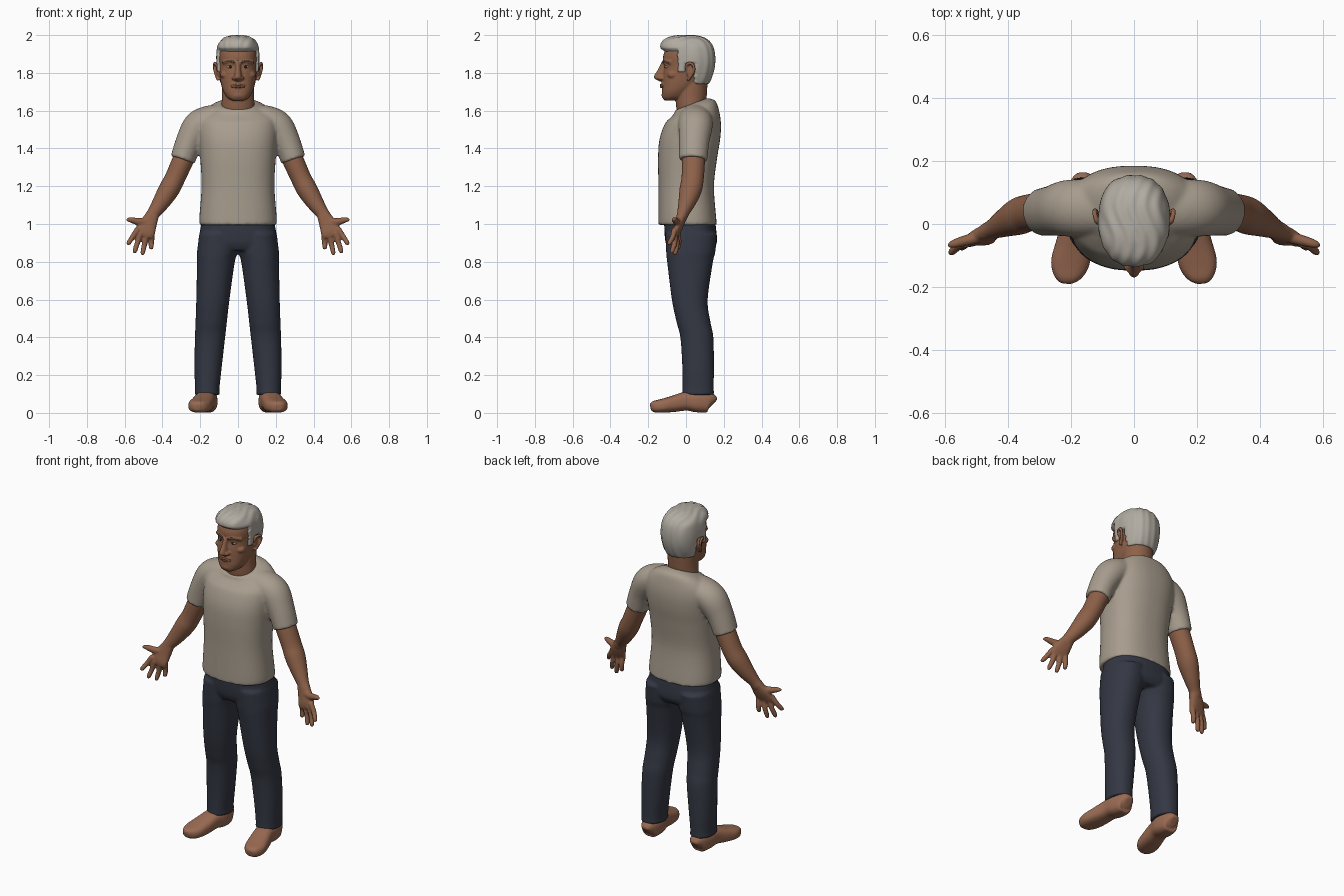
import bpy
import bmesh
import math
from mathutils import Vector, Matrix

default_cube = bpy.data.objects.get("Cube")
if default_cube:
    bpy.data.objects.remove(default_cube, do_unlink=True)


def make_material(name, red, green, blue):
    material = bpy.data.materials.new(name)
    material.use_nodes = True
    colour = (red, green, blue, 1)
    material.diffuse_color = colour
    shader = material.node_tree.nodes["Principled BSDF"]
    shader.inputs["Base Color"].default_value = colour
    shader.inputs["Roughness"].default_value = 0.8
    return material


skin = make_material("skin brown", .27, .12, .066)
lip_brown = make_material("lip brown", .18, .075, .045)
hair_grey = make_material("hair grey", .44, .41, .36)
brow_grey = make_material("brow dark", .10, .06, .04)
shirt_beige = make_material("shirt beige", .39, .335, .27)
denim = make_material("denim navy", .034, .039, .056)
leather = make_material("shoe leather", .32, .145, .085)
eye_white = make_material("eye white", .45, .38, .32)
eye_dark = make_material("eye dark", .02, .015, .01)


def spline(rings, steps):
    """Smoothly interpolate ring parameters along a part."""
    result = []
    for i in range(len(rings) - 1):
        before, start = rings[max(i - 1, 0)], rings[i]
        end, after = rings[i + 1], rings[min(i + 2, len(rings) - 1)]
        for step in range(steps):
            t = step / steps
            result.append([
                b + t * ((c - a) / 2 + t * ((2 * a - 5 * b + 4 * c - d) / 2
                         + t * (3 * (b - c) + d - a) / 2))
                for a, b, c, d in zip(before, start, end, after)])
    result.append(list(rings[-1]))
    return result


def slab(z, half_width, front, back, x=0, tilt=0):
    """Horizontal ring given by its front and back limits."""
    return (x, (front + back) / 2, z, half_width, (back - front) / 2, tilt)


def tube(radius, *points):
    """Round rings of equal radius through the points."""
    return [(*point, radius, radius, 0) for point in points]


def loft(bm, rings, reference=None, power=2, segments=32, steps=5, mirror=False):
    """Skin superellipse rings; level rings when no reference axis is given."""
    rings = spline([(*ring, 0)[:6] for ring in rings], steps)
    centres = [Vector(ring[:3]) for ring in rings]
    for side in ((1, -1) if mirror else (1,)):
        loops = []
        for i, (x, y, z, first, second, tilt) in enumerate(rings):
            across, along = Vector((1, 0, 0)), Vector((0, 1, tilt))
            if reference:
                last = len(rings) - 1
                tangent = (centres[min(i + 1, last)] - centres[max(i - 1, 0)]).normalized()
                across = Vector(reference)
                across = (across - tangent * across.dot(tangent)).normalized()
                along = tangent.cross(across)
            loop = []
            for k in range(segments):
                angle = math.tau * k / segments
                c, s = math.cos(angle), math.sin(angle)
                u = math.copysign(abs(c) ** (2 / power), c) * max(first, .002)
                v = math.copysign(abs(s) ** (2 / power), s) * max(second, .002)
                point = centres[i] + across * u + along * v
                point.x *= side
                loop.append(bm.verts.new(point))
            loops.append(loop)
        for lower, upper in zip(loops, loops[1:]):
            for k in range(segments):
                j = (k + 1) % segments
                bm.faces.new((lower[k], lower[j], upper[j], upper[k]))
        bm.faces.new(loops[0])
        bm.faces.new(loops[-1])


def ellipsoid(bm, centre, radii, mirror=False):
    for side in ((1, -1) if mirror else (1,)):
        place = Matrix.Translation((centre[0] * side, *centre[1:]))
        bmesh.ops.create_icosphere(bm, subdivisions=3, radius=1,
                                   matrix=place @ Matrix.Diagonal((*radii, 1)))


def finish(name, bm, material, voxel=0, smoothing=0):
    """Turn the mesh into an object, fusing its pieces into one surface."""
    bmesh.ops.recalc_face_normals(bm, faces=bm.faces[:])
    for face in bm.faces:
        face.smooth = True
    mesh = bpy.data.meshes.new(name)
    bm.to_mesh(mesh)
    bm.free()
    mesh.materials.append(material)
    part = bpy.data.objects.new(name, mesh)
    bpy.context.scene.collection.objects.link(part)
    if voxel:
        fuse = part.modifiers.new("fuse", "REMESH")
        fuse.mode = "VOXEL"
        fuse.voxel_size = voxel
        fuse.use_smooth_shade = True
    if smoothing:
        relax = part.modifiers.new("relax", "SMOOTH")
        relax.iterations = smoothing
    return part


# Head with neck, nose, brow, muzzle and ears
bm = bmesh.new()
loft(bm, [slab(1.655, .035, -.115, -.05), slab(1.67, .058, -.125, 0),
          slab(1.7, .077, -.127, .03), slab(1.74, .09, -.125, .08),
          slab(1.79, .098, -.122, .12), slab(1.84, .102, -.115, .135),
          slab(1.88, .103, -.122, .14), slab(1.92, .1, -.11, .135),
          slab(1.96, .08, -.08, .11), slab(1.98, .04, -.04, .06)], power=2.3)
loft(bm, [slab(1.55, .09, -.04, .11), slab(1.62, .088, -.052, .105),
          slab(1.68, .085, -.055, .11), slab(1.76, .085, -.05, .115)])
loft(bm, [slab(1.86, .014, -.128, -.09), slab(1.82, .015, -.148, -.09),
          slab(1.785, .02, -.169, -.09), slab(1.77, .023, -.167, -.09),
          slab(1.755, .014, -.14, -.09)])
ellipsoid(bm, (.02, -.133, 1.772), (.013, .018, .011), mirror=True)
ellipsoid(bm, (0, -.105, 1.735), (.045, .028, .03))
ellipsoid(bm, (0, -.108, 1.682), (.036, .022, .022))
ellipsoid(bm, (.065, -.07, 1.79), (.03, .03, .022), mirror=True)
loft(bm, tube(.012, (.01, -.114, 1.858), (.045, -.105, 1.863), (.08, -.078, 1.855)),
     (0, 0, 1), mirror=True)
loft(bm, tube(.005, (.02, -.108, 1.838), (.04, -.11, 1.844), (.06, -.094, 1.836)),
     (0, 0, 1), mirror=True)
loft(bm, tube(.008, (.105, 0, 1.82), (.118, .008, 1.848), (.125, .034, 1.846),
              (.123, .042, 1.815), (.112, .022, 1.778), (.104, .01, 1.762)),
     (1, 0, 0), mirror=True)
ellipsoid(bm, (.106, .02, 1.81), (.01, .018, .035), mirror=True)
finish("head", bm, skin, voxel=.005, smoothing=2)

# Hair: a cap whose face region dives beneath the skin
bm = bmesh.new()
loft(bm, [slab(1.72, .085, -.11, .105), slab(1.76, .102, -.12, .13),
          slab(1.81, .11, -.12, .148), slab(1.86, .114, -.12, .155),
          slab(1.91, .113, -.132, .152), slab(1.95, .105, -.134, .138),
          slab(1.98, .082, -.11, .108), slab(1.995, .048, -.065, .065),
          slab(2, .01, -.02, .02)], power=2.3, segments=96, steps=9)
skull_centre = Vector((0, .02, 1.84))
for vert in bm.verts:
    x, y, z = vert.co
    covered = (z > 1.925 or (z > 1.85 and y > -.05)
               or (z > 1.8 and -.045 < y < -.005) or (z > 1.735 and y > .045))
    strand = .012 * math.sin(x * 150 + 3 * math.sin(y * 25))
    scale = 1 + strand if covered else .8
    vert.co = skull_centre + (vert.co - skull_centre) * scale
finish("hair", bm, hair_grey, smoothing=2)

# Eyes, eyebrows and lips
bm = bmesh.new()
ellipsoid(bm, (.04, -.1, 1.832), (.019, .012, .009), mirror=True)
finish("eyes", bm, eye_white)
bm = bmesh.new()
ellipsoid(bm, (.04, -.107, 1.832), (.008, .008, .008), mirror=True)
finish("irises", bm, eye_dark)
bm = bmesh.new()
loft(bm, tube(.006, (.018, -.12, 1.857), (.045, -.113, 1.864), (.078, -.087, 1.856)),
     (0, 0, 1), mirror=True)
finish("eyebrows", bm, brow_grey)
bm = bmesh.new()
for height in (1.726, 1.736):
    loft(bm, tube(.006, (-.034, -.12, 1.73), (0, -.132, height), (.034, -.12, 1.73)),
         (0, 0, 1))
finish("lips", bm, lip_brown)

# Shirt: torso with tilted collar, and two sleeves
bm = bmesh.new()
loft(bm, [slab(.995, .203, -.145, .163), slab(1.03, .205, -.146, .16),
          slab(1.2, .193, -.146, .148), slab(1.35, .2, -.148, .165),
          slab(1.45, .208, -.14, .181), slab(1.53, .21, -.112, .185),
          slab(1.58, .195, -.085, .175, tilt=.15), slab(1.62, .145, -.06, .155, tilt=.3),
          slab(1.634, .1, -.06, .112, tilt=.38)], power=2.4, segments=48)
loft(bm, [(.08, .05, 1.575, .08, .06), (.15, .05, 1.553, .09, .075),
          (.21, .05, 1.515, .09, .083), (.258, .043, 1.435, .08, .072),
          (.293, .038, 1.34, .075, .066)], (0, 1, 0), mirror=True)
finish("shirt", bm, shirt_beige, voxel=.009, smoothing=3)

# Trousers: pelvis and two legs
bm = bmesh.new()
loft(bm, [slab(1.04, .185, -.115, .15), slab(.97, .2, -.115, .16),
          slab(.9, .206, -.108, .163), slab(.86, .19, -.09, .14)], power=2.4)
loft(bm, [slab(.95, .1, -.11, .165, .105), slab(.85, .107, -.105, .155, .11),
          slab(.8, .1, -.1, .143, .117), slab(.6, .088, -.075, .115, .133),
          slab(.48, .083, -.05, .13, .142), slab(.4, .08, -.03, .145, .148),
          slab(.25, .073, -.02, .148, .158), slab(.13, .065, -.018, .147, .163),
          slab(.095, .068, -.02, .15, .163)], power=2.2, mirror=True)
finish("trousers", bm, denim, voxel=.009, smoothing=3)

# Arms and hands
bm = bmesh.new()
sideways = (0, 1, 0)
loft(bm, [(.25, .045, 1.42, .06, .055), (.29, .04, 1.34, .061, .056),
          (.335, .035, 1.24, .059, .054), (.367, .024, 1.18, .059, .055),
          (.407, .005, 1.115, .046, .046), (.445, -.015, 1.06, .032, .035),
          (.465, -.024, 1.03, .028, .035)], sideways, mirror=True)
loft(bm, [(.45, -.02, 1.05, .028, .033), (.475, -.035, 1, .024, .046),
          (.492, -.05, .96, .019, .053), (.5, -.055, .935, .012, .046)],
     sideways, power=2.4, mirror=True)
fingers = [((.53, -.06, .975), (.585, -.092, .89)),
           ((.515, -.058, .955), (.55, -.075, .845)),
           ((.485, -.052, .945), (.507, -.058, .835)),
           ((.455, -.045, .95), (.46, -.042, .865))]
for base, tip in fingers:
    base, tip = Vector(base), Vector(tip)
    bend = (base + tip) / 2 + Vector((0, .006, 0))
    loft(bm, [(*base, .015, .015), (*bend, .014, .014),
              (*base.lerp(tip, .9), .012, .012), (*tip, .005, .005)],
         sideways, segments=16, mirror=True)
loft(bm, [(.47, -.035, 1.01, .02, .024), (.525, -.05, 1.012, .018, .02),
          (.57, -.062, 1.022, .014, .014), (.592, -.07, 1.022, .006, .006)],
     sideways, segments=16, mirror=True)
finish("arms_and_hands", bm, skin, voxel=.006, smoothing=2)

# Shoes, toes turned slightly outward
bm = bmesh.new()
loft(bm, [(.163, .142, .045, .02, .03), (.163, .125, .055, .045, .053),
          (.166, .06, .06, .058, .057), (.175, 0, .062, .055, .05),
          (.19, -.07, .047, .06, .043), (.205, -.13, .037, .06, .036),
          (.213, -.17, .033, .042, .03), (.215, -.188, .03, .018, .018)],
     (1, 0, 0), power=2.7, mirror=True)
loft(bm, [slab(.03, .05, -.02, .125, .165), slab(.08, .05, -.01, .125, .163),
          slab(.13, .048, 0, .12, .163)], mirror=True)
for vert in bm.verts:
    vert.co.z = max(vert.co.z, 0)
finish("shoes", bm, leather, voxel=.007, smoothing=2)
